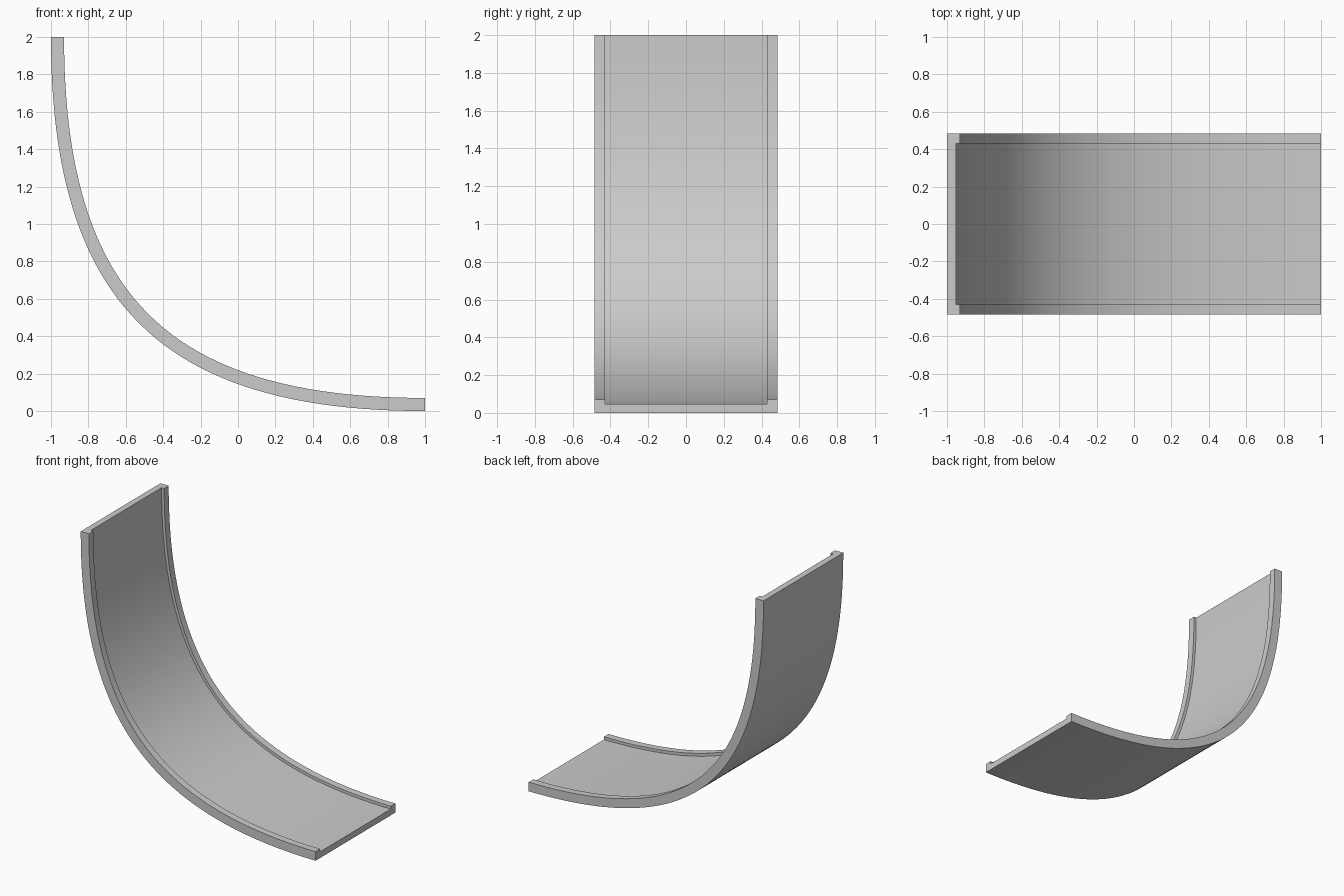
import bpy, bmesh, math
from mathutils import Vector

if "Cube" in bpy.data.objects:
    bpy.data.objects.remove(bpy.data.objects["Cube"])

SEGMENTS = 48
HALF_WIDTH, RIM_Y = 0.485, 0.43
FLOOR_T, RIM_T = 0.048, 0.07

# Underside path: one cubic curve from the upright end to the flat end
P = [Vector(p) for p in ((-1, 2), (-1, 0.587), (-0.413, 0), (1, 0))]

# Cross-section as (y, thickness above the underside): shallow channel with two rims
SECTION = [(-HALF_WIDTH, 0), (HALF_WIDTH, 0), (HALF_WIDTH, RIM_T), (RIM_Y, RIM_T),
           (RIM_Y, FLOOR_T), (-RIM_Y, FLOOR_T), (-RIM_Y, RIM_T), (-HALF_WIDTH, RIM_T)]


def path(t):
    s = 1 - t
    pos = s**3 * P[0] + 3*s*s*t * P[1] + 3*s*t*t * P[2] + t**3 * P[3]
    tan = s*s * (P[1] - P[0]) + 2*s*t * (P[2] - P[1]) + t*t * (P[3] - P[2])
    tan.normalize()
    return pos, Vector((-tan.y, tan.x))


# Curved channel: sweep the section along the path
bm = bmesh.new()
rings = []
for i in range(SEGMENTS + 1):
    pos, nor = path(i / SEGMENTS)
    rings.append([bm.verts.new((pos.x + nor.x * h, y, pos.y + nor.y * h)) for y, h in SECTION])
n = len(SECTION)
for a, b in zip(rings, rings[1:]):
    for j in range(n):
        k = (j + 1) % n
        bm.faces.new((a[j], a[k], b[k], b[j]))
bm.faces.new(rings[0])
bm.faces.new(rings[-1][::-1])
bmesh.ops.recalc_face_normals(bm, faces=bm.faces)

mesh = bpy.data.meshes.new("curved_channel")
bm.to_mesh(mesh)
bm.free()
channel = bpy.data.objects.new("curved_channel", mesh)
bpy.context.collection.objects.link(channel)
bpy.context.view_layer.objects.active = channel
channel.select_set(True)
bpy.ops.object.shade_smooth_by_angle(angle=math.radians(30))
